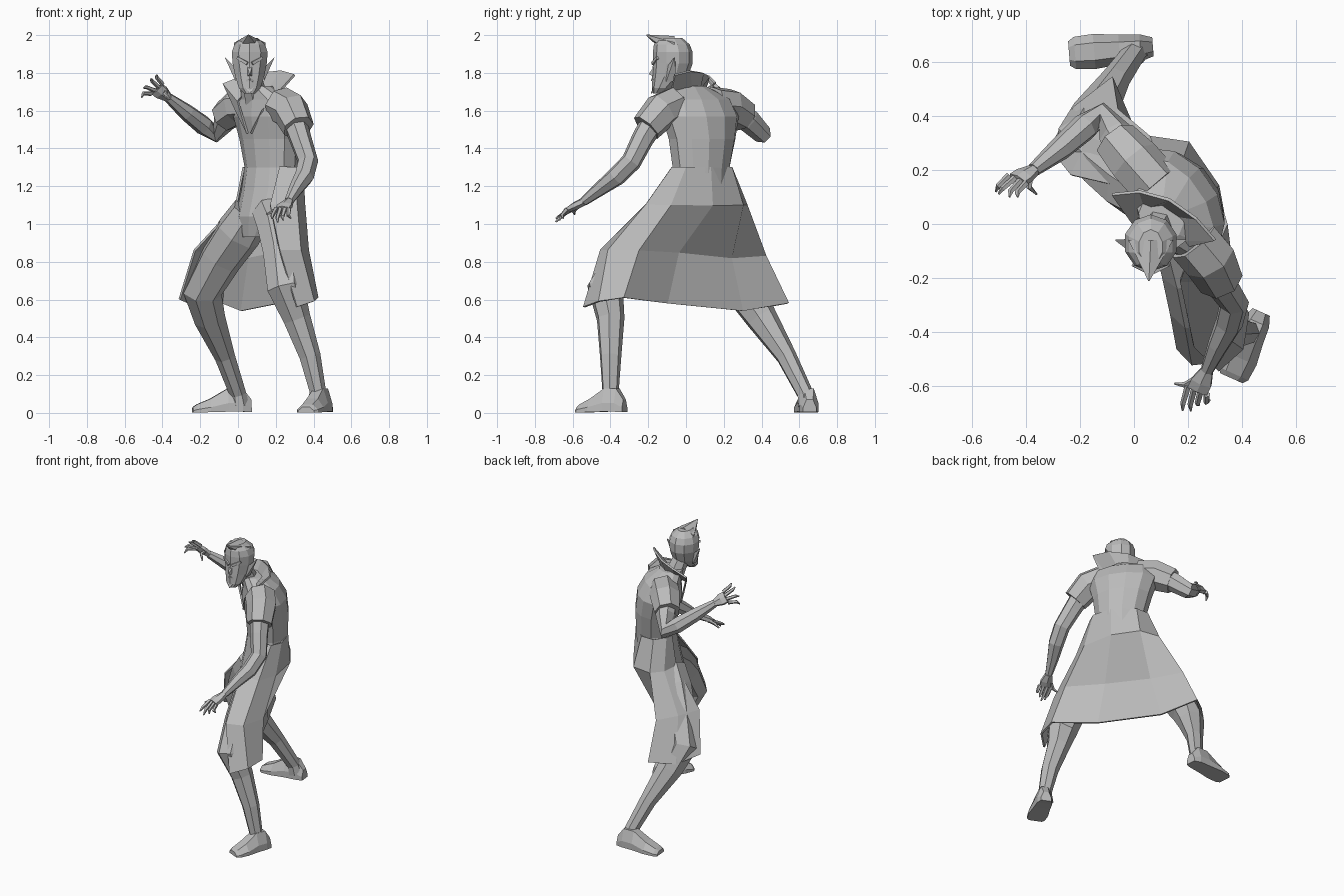
import bpy, bmesh, math
from mathutils import Vector as V

cube = bpy.data.objects.get("Cube")
if cube:
    bpy.data.objects.remove(cube)

grey = bpy.data.materials.new("plain grey")
grey.use_nodes = True
COLOUR = (0.5, 0.5, 0.5, 1)
grey.diffuse_color = COLOUR
grey.node_tree.nodes["Principled BSDF"].inputs["Base Color"].default_value = COLOUR

X, Y, Z = V((1, 0, 0)), V((0, 1, 0)), V((0, 0, 1))
SIDE = V((0.57, -0.82, 0)).normalized()      # the body's own left
FACING = V((SIDE.y, -SIDE.x, 0))             # the way the chest points


def loft(name, rings, closed=True, thickness=0):
    """Skin a list of point rings with quads."""
    bm = bmesh.new()
    rows = [[bm.verts.new(p) for p in ring] for ring in rings]
    n = len(rows[0])
    for a, b in zip(rows, rows[1:]):
        for i in range(n if closed else n - 1):
            j = (i + 1) % n
            bm.faces.new((a[i], a[j], b[j], b[i]))
    if closed:
        bm.faces.new(rows[0][::-1])
        bm.faces.new(rows[-1])
    bmesh.ops.recalc_face_normals(bm, faces=bm.faces)
    mesh = bpy.data.meshes.new(name)
    bm.to_mesh(mesh)
    bm.free()
    mesh.materials.append(grey)
    obj = bpy.data.objects.new(name, mesh)
    bpy.context.collection.objects.link(obj)
    if thickness:
        mod = obj.modifiers.new("thickness", "SOLIDIFY")
        mod.thickness = thickness
        mod.offset = 0


def ellipse(centre, across, along, a, b, n):
    return [V(centre) + across * a * math.cos(t) + along * b * math.sin(t)
            for t in (2 * math.pi * (i + 0.5) / n for i in range(n))]


def tube(name, path, n=7):
    """Limb through (x, y, z, radius) stations, without twisting."""
    pts = [V(p[:3]) for p in path]
    rings, quat, last = [], None, None
    for i, p in enumerate(pts):
        ahead = pts[min(i + 1, len(pts) - 1)] - p
        behind = p - pts[max(i - 1, 0)]
        t = (ahead.normalized() + behind.normalized()).normalized()
        quat = last.rotation_difference(t) @ quat if last else t.to_track_quat("Z", "Y")
        last = t
        rings.append(ellipse(p, quat @ X, quat @ Y, path[i][3], path[i][3], n))
    loft(name, rings)


def cone(name, base, tip, across, along, a, b, n=4):
    loft(name, [ellipse(base, across, along, a, b, n),
                ellipse(tip, across, along, .003, .003, n)])


# Torso: x, y, z, half width, half depth
torso = [(.09, .03, .93, .08, .06), (.12, .04, 1.04, .17, .11), (.17, .07, 1.18, .175, .14),
         (.18, .08, 1.3, .165, .135), (.17, .085, 1.45, .195, .145), (.155, .075, 1.57, .23, .15),
         (.14, .06, 1.66, .21, .12), (.1, .02, 1.73, .09, .08)]
loft("coat_body", [ellipse(r[:3], SIDE, FACING, r[3], r[4], 12) for r in torso])

# Coat skirt, open at the front and folded in between the legs at the back;
# columns run from the right edge round the back to the left edge
skirt = [
    [(.03, .12, 1.3), (.04, .17, 1.3), (.09, .24, 1.3), (.18, .24, 1.3),
     (.3, .13, 1.3), (.34, .0, 1.3), (.31, -.07, 1.3), (.22, -.07, 1.3)],
    [(-.01, .13, 1.1), (.0, .25, 1.1), (.06, .32, 1.1), (.2, .3, 1.1),
     (.31, .14, 1.1), (.35, -.08, 1.1), (.31, -.21, 1.1), (.17, -.21, 1.1)],
    [(-.23, .18, .86), (-.16, .32, .85), (-.06, .42, .83), (.06, .24, .82),
     (.21, -.04, .85), (.37, -.25, .86), (.33, -.41, .86), (.22, -.45, .86)],
    [(-.31, .28, .6), (-.22, .43, .56), (-.08, .54, .58), (.02, .3, .54),
     (.22, -.1, .58), (.42, -.33, .61), (.4, -.46, .59), (.31, -.54, .56)]]
loft("coat_skirt", skirt, closed=False, thickness=.012)

# Standing collar with lapels running down the chest
collar_top = [(-.0, .03, 1.58), (-.08, .11, 1.74), (.02, .12, 1.78), (.13, .09, 1.8),
              (.23, .02, 1.81), (.3, -.06, 1.79), (.13, -.1, 1.6)]
collar_low = [(.05, -.01, 1.48), (-.0, .0, 1.65), (.04, .06, 1.7), (.1, .07, 1.71),
              (.16, .03, 1.71), (.16, -.06, 1.68), (.07, -.04, 1.48)]
loft("collar", [collar_low, collar_top], closed=False, thickness=.012)

# Legs
tube("right_leg", [(.07, .1, 1.06, .11), (.0, .15, .95, .125), (-.09, .22, .82, .115),
                   (-.19, .31, .64, .105), (-.15, .4, .5, .085), (-.07, .53, .3, .055),
                   (.0, .63, .1, .045), (.01, .64, .04, .05)])
tube("left_leg", [(.17, -.04, 1.06, .1), (.21, -.17, .97, .11), (.235, -.31, .84, .105),
                  (.25, -.43, .66, .1), (.31, -.4, .5, .075), (.38, -.4, .3, .058),
                  (.42, -.4, .12, .045), (.42, -.39, .04, .05)])


# Shoes: sections from heel to toe, as fraction of length, half width, height
def shoe(name, heel, toe):
    heel, toe = V(heel), V(toe)
    across = Z.cross(toe - heel).normalized()
    rings = []
    for t, w, h in ((0, .035, .07), (.15, .05, .13), (.4, .055, .13),
                    (.7, .065, .075), (.93, .06, .045), (1, .045, .03)):
        c = heel.lerp(toe, t)
        rings.append([c + across * w * u + Z * h * v for u, v in
                      ((-1, .05), (-1, .4), (-.5, 1), (.5, 1), (1, .4), (1, .05))])
    loft(name, rings)


shoe("right_shoe", (.07, .655, 0), (-.24, .63, 0))
shoe("left_shoe", (.47, -.325, 0), (.36, -.57, 0))

# Arms and short flared sleeves
tube("right_sleeve", [(.08, .14, 1.63, .1), (.0, .23, 1.62, .1), (-.07, .31, 1.57, .085)])
tube("right_arm", [(.0, .22, 1.62, .07), (-.07, .33, 1.55, .065), (-.12, .4, 1.48, .052),
                   (-.18, .36, 1.52, .052), (-.27, .28, 1.59, .045), (-.37, .2, 1.67, .026)])
tube("left_sleeve", [(.22, -.06, 1.63, .1), (.28, -.13, 1.6, .1), (.32, -.21, 1.51, .085)])
tube("left_arm", [(.28, -.14, 1.6, .07), (.33, -.23, 1.45, .06), (.37, -.29, 1.33, .055),
                  (.35, -.37, 1.25, .052), (.31, -.45, 1.19, .04), (.27, -.54, 1.12, .025)])


# Hands: a flat palm with five curled fingers
def hand(name, wrist, knuckles, thumb, tips):
    wrist, first, last = V(wrist), V(knuckles[0]), V(knuckles[1])
    spread = (last - first).normalized()
    mid = (first + last) / 2
    up = spread.cross(mid - wrist).normalized()
    loft(name + "_palm", [ellipse(wrist, spread, up, .026, .022, 6),
                          ellipse(wrist.lerp(mid, .6), spread, up, .045, .022, 6),
                          ellipse(mid, spread, up, .045, .016, 6)])
    roots = [first.lerp(last, i / 3) for i in range(4)] + [wrist.lerp(first, .4)]
    for i, (root, tip) in enumerate(zip(roots, tips + [thumb])):
        tip = V(tip)
        bend = root.lerp(tip, .5) + (mid - wrist).normalized() * .022
        tube(f"{name}_finger_{i}", [(*root, .013), (*bend, .011), (*tip, .004)], 5)


hand("right_hand", (-.37, .2, 1.67), [(-.4, .15, 1.74), (-.46, .18, 1.69)], (-.36, .11, 1.66),
     [(-.43, .1, 1.79), (-.46, .1, 1.77), (-.5, .11, 1.72), (-.51, .12, 1.67)])
hand("left_hand", (.27, -.54, 1.12), [(.2, -.6, 1.08), (.27, -.63, 1.08)], (.15, -.59, 1.05),
     [(.18, -.69, 1.03), (.21, -.69, 1.01), (.24, -.67, 1.02), (.28, -.65, 1.03)])

# Neck and head: z, y, half width, half depth
tube("neck", [(.1, .02, 1.64, .065), (.07, -.04, 1.78, .055)])
HEAD_X = .062
skull = [(1.69, -.15, .03, .025), (1.72, -.125, .06, .055), (1.78, -.085, .08, .095),
         (1.85, -.07, .095, .105), (1.91, -.07, .1, .105), (1.95, -.075, .085, .095),
         (1.985, -.085, .045, .065)]
loft("head", [ellipse((HEAD_X, y, z), X, Y, a, b, 10) for z, y, a, b in skull])

# Swept-up hair peak, nose, beard, ears and brows
cone("hair_peak", (HEAD_X, -.06, 1.925), (.055, -.21, 2.0), X, Z, .095, .07, 6)
cone("nose", (HEAD_X, -.165, 1.81), (HEAD_X, -.195, 1.795), X, Z, .022, .045)
cone("beard", (HEAD_X, -.15, 1.73), (HEAD_X, -.185, 1.69), X, Y, .035, .03)
for side, s in (("right", -1), ("left", 1)):
    cone(side + "_ear", (HEAD_X + s * .075, -.08, 1.79), (HEAD_X + s * .13, -.06, 1.88),
         Y, Z, .035, .05)
    tube(side + "_brow", [(HEAD_X + s * .012, -.175, 1.85, .012),
                          (HEAD_X + s * .065, -.15, 1.88, .01)], 4)
    tube(side + "_moustache", [(HEAD_X, -.178, 1.765, .01),
                               (HEAD_X + s * .04, -.155, 1.745, .005)], 4)
